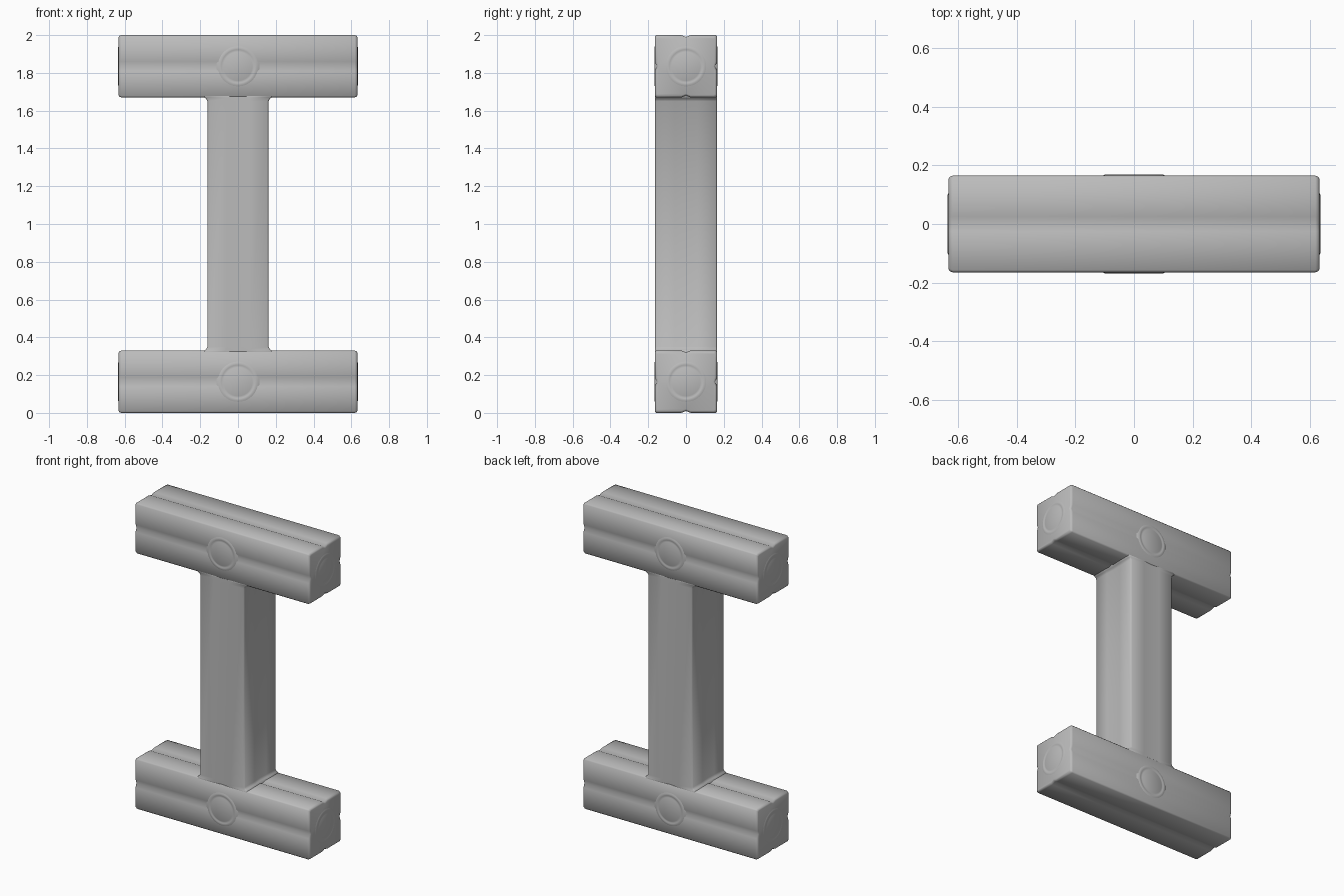
import bpy, math
from mathutils import Vector, Matrix

if "Cube" in bpy.data.objects:
    bpy.data.objects.remove(bpy.data.objects["Cube"])

HALF = 0.165      # half thickness of every beam
LENGTH = 0.632    # half length of the crossbars

grey = bpy.data.materials.new("plain grey")
grey.use_nodes = True
grey.diffuse_color = (0.5, 0.5, 0.5, 1)
grey.node_tree.nodes["Principled BSDF"].inputs["Base Color"].default_value = grey.diffuse_color


def section(groove_width, depth):
    """Square outline with clipped corners and a shallow groove on each side."""
    c = HALF - 0.008
    side = [(-c, HALF), (-groove_width, HALF), (0, HALF - depth), (groove_width, HALF), (c, HALF)]
    points = []
    for turn in range(4):
        rot = Matrix.Rotation(-turn * math.pi / 2, 2)
        points += [rot @ Vector(p) for p in side]
    return points


def make(name, verts, faces, matrix):
    mesh = bpy.data.meshes.new(name)
    mesh.from_pydata([matrix @ Vector(v) for v in verts], [], faces)
    mesh.materials.append(grey)
    obj = bpy.data.objects.new(name, mesh)
    bpy.context.collection.objects.link(obj)
    for p in mesh.polygons:
        p.use_smooth = True
    return obj


def loft(name, outline, rings, matrix, sharp_caps=True):
    """Sweep an outline along z; each ring is (height, x scale, y scale)."""
    n = len(outline)
    verts = [(p.x * sx, p.y * sy, z) for z, sx, sy in rings for p in outline]
    faces = [(r * n + i, r * n + i + 1 - n * (i == n - 1),
              (r + 1) * n + i + 1 - n * (i == n - 1), (r + 1) * n + i)
             for r in range(len(rings) - 1) for i in range(n)]
    # outline runs clockwise, so reverse the walls and cap both ends
    faces = [f[::-1] for f in faces] + [tuple(range(n)), tuple(range(len(verts) - 1, len(verts) - n - 1, -1))]
    return make(name, verts, faces, matrix)


def disc(name, centre, normal):
    """Low round boss with an engraved ring."""
    profile = [(0.115, -0.004), (0.1, 0.003), (0.088, 0.003), (0.082, 0.0005), (0.076, 0.003)]
    n = 48
    verts = [(r * math.cos(i * math.tau / n), r * math.sin(i * math.tau / n), h)
             for r, h in profile for i in range(n)]
    faces = [(k * n + i, k * n + (i + 1) % n, (k + 1) * n + (i + 1) % n, (k + 1) * n + i)
             for k in range(len(profile) - 1) for i in range(n)]
    faces.append(tuple(range(len(verts) - n, len(verts))))
    rot = Vector(normal).to_track_quat('Z', 'Y').to_matrix().to_4x4()
    make(name, verts, faces, Matrix.Translation(centre) @ rot)


# crossbars with rounded ends and round bosses
for label, z in (("lower", HALF), ("upper", 2 - HALF)):
    e = LENGTH
    rings = [(-e, 0.93, 0.93), (-e + 0.004, 0.975, 0.975), (-e + 0.014, 1, 1),
             (e - 0.014, 1, 1), (e - 0.004, 0.975, 0.975), (e, 0.93, 0.93)]
    turn = Matrix.Translation((0, 0, z)) @ Matrix.Rotation(math.pi / 2, 4, 'Y')
    loft(label + "_crossbar", section(0.025, 0.01), rings, turn)
    for s, fb, lr in ((-1, "front", "right"), (1, "back", "left")):
        disc(f"{label}_{fb}_boss", (0, s * HALF, z), (0, s, 0))
        disc(f"{label}_{lr}_end_boss", (s * LENGTH, 0, z), (s, 0, 0))

# upright column, flared slightly where it meets the crossbars
top = 2 * HALF
low = [(top - 0.03, 1.1, 0.998), (top, 1.1, 0.998), (top + 0.006, 1.03, 0.998), (top + 0.02, 0.98, 0.998)]
high = [(2 - z, sx, sy) for z, sx, sy in reversed(low)]
loft("column", section(0.06, 0.004), low + high, Matrix.Identity(4))
